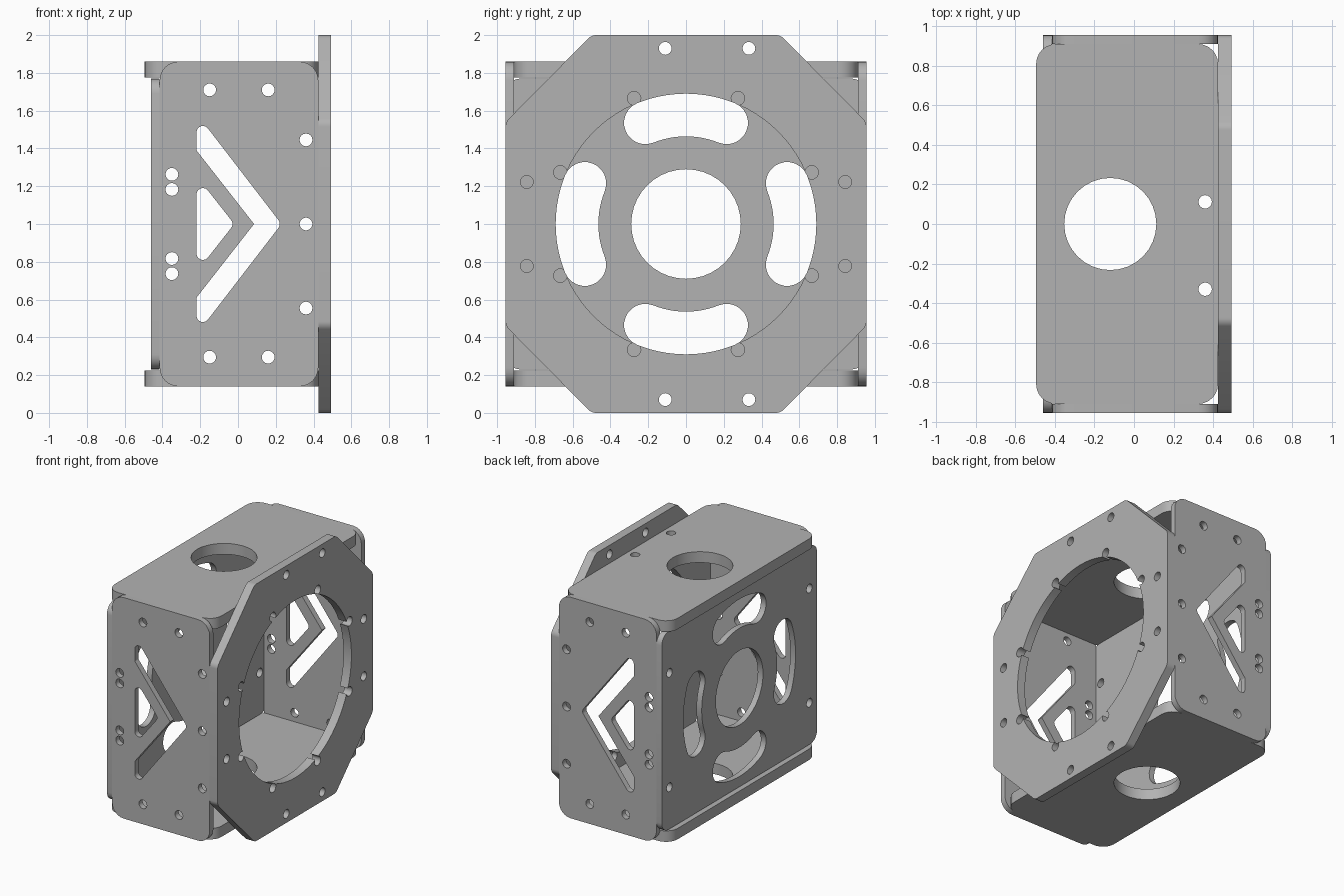
import bpy
from math import sin, cos, tan, atan2, acos, pi, radians, hypot
from mathutils import Matrix, Vector

cube = bpy.data.objects.get("Cube")
if cube:
    bpy.data.objects.remove(cube, do_unlink=True)

metal = bpy.data.materials.new("grey_metal")
metal.use_nodes = True
GREY = (0.45, 0.45, 0.45, 1)
metal.diffuse_color = GREY
metal.node_tree.nodes["Principled BSDF"].inputs["Base Color"].default_value = GREY

# Plate orientations: local (u, v, normal) to world
FLAT = Matrix.Identity(3)                                   # u = x, v = y
SIDE = Matrix(((1, 0, 0), (0, 0, -1), (0, 1, 0)))           # u = x, v = z
FACING = Matrix(((0, 0, 1), (1, 0, 0), (0, 1, 0)))          # u = y, v = z


def arc(c, r, a0, a1, n):
    return [(c[0] + r * cos(a0 + (a1 - a0) * i / n),
             c[1] + r * sin(a0 + (a1 - a0) * i / n)) for i in range(n + 1)]


def circle(u, v, r=0.034, n=16):
    return arc((u, v), r, 0, 2 * pi, n)[:-1]


def rounded(points, radii, n=6):
    """Polygon with each corner replaced by a tangent arc."""
    out = []
    for i, p in enumerate(points):
        r = radii[i] if isinstance(radii, list) else radii
        p = Vector(p)
        if r == 0:
            out.append(tuple(p))
            continue
        a = (Vector(points[i - 1]) - p).normalized()
        b = (Vector(points[(i + 1) % len(points)]) - p).normalized()
        half = a.angle(b) / 2
        c = p + (a + b).normalized() * r / sin(half)
        s, e = p + a * r / tan(half) - c, p + b * r / tan(half) - c
        start = atan2(s.y, s.x)
        sweep = (atan2(e.y, e.x) - start + pi) % (2 * pi) - pi
        out += arc(c, r, start, start + sweep, n)
    return out


def rectangle(u0, u1, v0, v1, r):
    return rounded([(u0, v0), (u1, v0), (u1, v1), (u0, v1)], r)


def arc_slot(angle, c=(0, 1), radius=0.577, width=0.113, spread=radians(21.9)):
    """Slot bent around the plate centre with round ends."""
    a0, a1 = angle - spread, angle + spread
    end0 = arc(c, radius, a0, a0, 1)[0]
    end1 = arc(c, radius, a1, a1, 1)[0]
    return (arc(c, radius + width, a0, a1, 12) + arc(end1, width, a1, a1 + pi, 12)[1:]
            + arc(c, radius - width, a1, a0, 12)[1:] + arc(end0, width, a0 + pi, a0 + 2 * pi, 12)[1:-1])


def notched_circle(c, R, notches, r):
    """Large opening whose rim is bitten by small screw holes."""
    out = []
    notches = sorted(notches, key=lambda p: atan2(p[1] - c[1], p[0] - c[0]))
    for i, p in enumerate(notches):
        q = notches[(i + 1) % len(notches)]
        d = hypot(p[0] - c[0], p[1] - c[1])
        t = atan2(p[1] - c[1], p[0] - c[0])
        t2 = atan2(q[1] - c[1], q[0] - c[0])
        if t2 < t:
            t2 += 2 * pi
        a = acos((R * R + d * d - r * r) / (2 * R * d))
        b = atan2(R * sin(a), R * cos(a) - d)
        out += arc(p, r, t - b, t + b, 14)
        out += arc(c, R, t + a, t2 - a, 10)[1:-1]
    return out


def plate(name, basis, lo, hi, loops):
    """Sheet between lo and hi along its normal; first loop is the outline."""
    curve = bpy.data.curves.new(name, 'CURVE')
    curve.dimensions = '2D'
    curve.fill_mode = 'BOTH'
    curve.extrude = (hi - lo) / 2
    for loop in loops:
        spline = curve.splines.new('POLY')
        spline.points.add(len(loop) - 1)
        for pt, (u, v) in zip(spline.points, loop):
            pt.co = (u, v, 0, 1)
        spline.use_cyclic_u = True
    curve.materials.append(metal)
    obj = bpy.data.objects.new(name, curve)
    bpy.context.collection.objects.link(obj)
    normal = basis @ Vector((0, 0, 1))
    axis = Vector([abs(k) for k in normal])
    obj.matrix_world = Matrix.Translation(axis * (lo + hi) / 2) @ basis.to_4x4()
    bpy.ops.object.select_all(action='DESELECT')
    obj.select_set(True)
    bpy.context.view_layer.objects.active = obj
    bpy.ops.object.convert(target='MESH')
    bpy.ops.object.shade_smooth_by_angle(angle=radians(35))


# Octagonal mounting ring
octagon = [(0.5, 0), (0.955, 0.46), (0.955, 1.54), (0.5, 2),
           (-0.5, 2), (-0.955, 1.54), (-0.955, 0.46), (-0.5, 0)]
bites = [(su * u, 1 + sv * v) for u, v in ((0.275, 0.665), (0.665, 0.273))
         for su in (-1, 1) for sv in (-1, 1)]
ring_holes = [circle(u, v) for u in (-0.11, 0.333) for v in (0.07, 1.93)]
ring_holes += [circle(u, v) for u in (-0.843, 0.843) for v in (0.777, 1.223)]
plate("mounting_ring", FACING, 0.425, 0.493,
      [rounded(octagon, 0.06), notched_circle((0, 1), 0.69, bites, 0.036)] + ring_holes)

# Slotted back plate
plate("back_plate", FACING, -0.46, -0.415,
      [rectangle(-0.955, 0.955, 0.23, 1.77, 0.08), circle(0, 1, 0.29, 40)]
      + [arc_slot(k * pi / 2) for k in range(4)]
      + [circle(u, v) for u in (-0.86, 0.86) for v in (0.555, 1.445)])

# Side plates with arrow cut-outs
chevron = rounded([(-0.22, 1.585), (0.23, 1), (-0.22, 0.415),
                   (-0.22, 0.61), (0.085, 1), (-0.22, 1.39)],
                  [0.034, 0.034, 0.034, 0.015, 0, 0.015])
triangle = rounded([(-0.22, 1.255), (-0.02, 1), (-0.22, 0.745)], 0.034)
side_holes = [(0.36, 1.445), (0.36, 1), (0.36, 0.555)]
side_holes += [(-0.35, 1 + s * d) for s in (-1, 1) for d in (0.183, 0.263)]
side_holes += [(u, v) for u in (-0.15, 0.16) for v in (0.295, 1.71)]
for name, lo, hi in (("right_side_plate", -0.955, -0.91), ("left_side_plate", 0.91, 0.955)):
    plate(name, SIDE, lo, hi,
          [rectangle(-0.415, 0.425, 0.14, 1.86, 0.1), chevron, triangle]
          + [circle(u, v) for u, v in side_holes])

# Top and bottom plates
for name, lo, hi in (("bottom_plate", 0.14, 0.225), ("top_plate", 1.775, 1.86)):
    plate(name, FLAT, lo, hi,
          [rectangle(-0.495, 0.425, -0.91, 0.91, 0.1), circle(-0.12, 0, 0.233, 32),
           circle(0.36, 0.112), circle(0.36, -0.33)])
